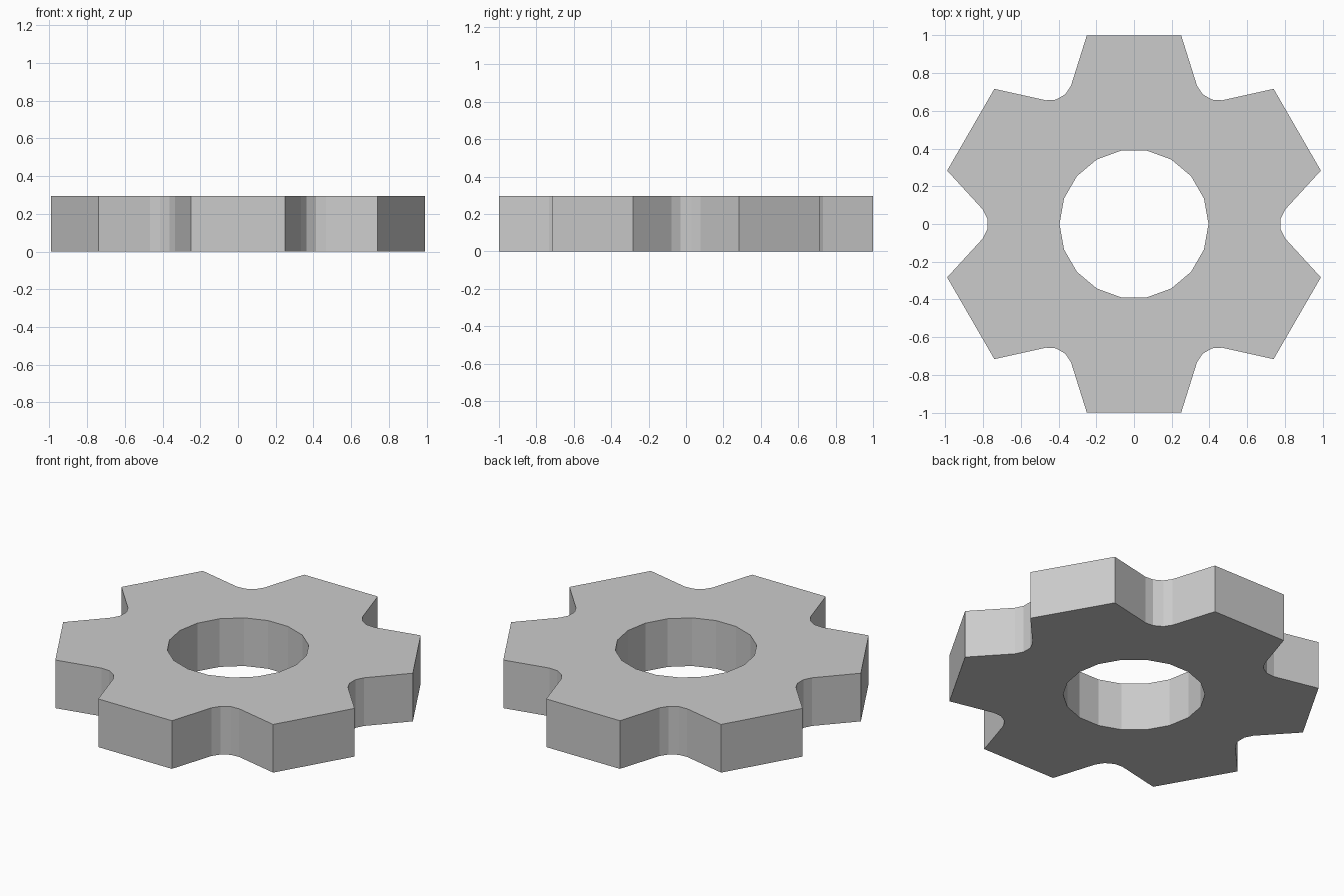
import bpy, bmesh
from math import cos, sin, radians

if "Cube" in bpy.data.objects:
    bpy.data.objects.remove(bpy.data.objects["Cube"])

HEIGHT = 0.296
TEETH = 6
BORE_RADIUS, BORE_SIDES = 0.395, 18


def rotate(p, degrees):
    a = radians(degrees)
    return (p[0] * cos(a) - p[1] * sin(a), p[0] * sin(a) + p[1] * cos(a))


# One rounded valley plus the tooth corners beside it, repeated around z
valley = [(0.991, -0.283), (0.802, -0.077), (0.778, -0.029),
          (0.778, 0.029), (0.802, 0.077), (0.991, 0.283)]
outline = [rotate(p, 360 / TEETH * i) for i in range(TEETH) for p in valley]
bore = [rotate((BORE_RADIUS, 0), 360 / BORE_SIDES * i) for i in range(BORE_SIDES)]

bm = bmesh.new()


def add_loop(points):
    verts = [bm.verts.new((x, y, 0)) for x, y in points]
    return [bm.edges.new((v, verts[(i + 1) % len(verts)])) for i, v in enumerate(verts)]


# Flat plate with a central hole, extruded upward
edges = add_loop(outline) + add_loop(bore)
bmesh.ops.triangle_fill(bm, edges=edges, use_beauty=True)
result = bmesh.ops.extrude_face_region(bm, geom=bm.faces[:], use_keep_orig=True)
top = [g for g in result["geom"] if isinstance(g, bmesh.types.BMVert)]
bmesh.ops.translate(bm, verts=top, vec=(0, 0, HEIGHT))
bmesh.ops.recalc_face_normals(bm, faces=bm.faces[:])

mesh = bpy.data.meshes.new("gear")
bm.to_mesh(mesh)
bm.free()
gear = bpy.data.objects.new("gear", mesh)
bpy.context.collection.objects.link(gear)
